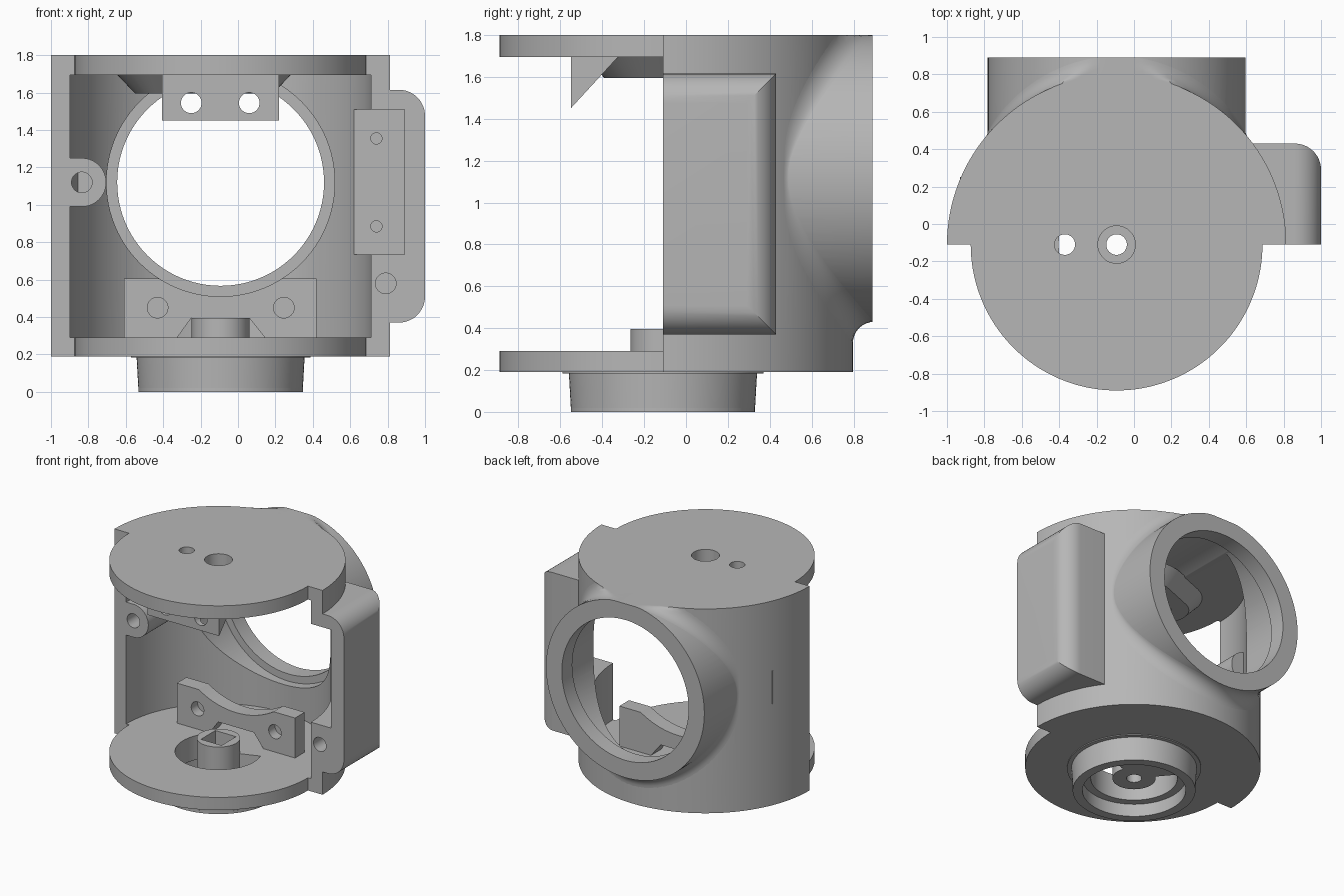
import bpy, bmesh
from math import pi, sin, cos, sqrt, radians
from mathutils import Vector

cube = bpy.data.objects.get("Cube")
if cube:
    bpy.data.objects.remove(cube, do_unlink=True)

CX, CY = -0.093, -0.11       # vertical axis of the housing
BORE_Z = 1.12                # height of the horizontal bore
TOP = 1.8
R_OUT, R_IN, R_DISC, R_TUBE, R_BORE = 0.907, 0.805, 0.78, 0.69, 0.61

grey = bpy.data.materials.new("plain_grey")
grey.use_nodes = True
colour = (0.47, 0.47, 0.47, 1)
grey.diffuse_color = colour
grey.node_tree.nodes["Principled BSDF"].inputs["Base Color"].default_value = colour


def finish(name, bm):
    bmesh.ops.recalc_face_normals(bm, faces=bm.faces)
    mesh = bpy.data.meshes.new(name)
    bm.to_mesh(mesh)
    bm.free()
    mesh.materials.append(grey)
    ob = bpy.data.objects.new(name, mesh)
    bpy.context.collection.objects.link(ob)
    return ob


def arc(u, v, r, a0=0, a1=360, n=96):
    """Points on an arc; a full circle leaves out the repeated end point."""
    last = n if a1 - a0 == 360 else n + 1
    angles = [radians(a0 + (a1 - a0) * i / n) for i in range(last)]
    return [(u + r * cos(a), v + r * sin(a)) for a in angles]


def prism(name, pts, lo, hi, axis="Z"):
    """Extrude a flat outline along one axis."""
    place = {"X": lambda u, v, w: (w, u, v),
             "Y": lambda u, v, w: (u, w, v),
             "Z": lambda u, v, w: (u, v, w)}[axis]
    bm = bmesh.new()
    a = [bm.verts.new(place(u, v, lo)) for u, v in pts]
    b = [bm.verts.new(place(u, v, hi)) for u, v in pts]
    bm.faces.new(a)
    bm.faces.new(b)
    for i in range(len(a)):
        j = (i + 1) % len(a)
        bm.faces.new((a[i], a[j], b[j], b[i]))
    return finish(name, bm)


def rod(u, v, r, lo, hi, axis="Z", n=48):
    return prism("rod", arc(u, v, r, n=n), lo, hi, axis)


def rect(u0, u1, v0, v1):
    return [(u0, v0), (u1, v0), (u1, v1), (u0, v1)]


def combine(ob, other, op="DIFFERENCE"):
    mod = ob.modifiers.new("combine", "BOOLEAN")
    mod.operation, mod.solver, mod.object = op, "EXACT", other
    bpy.context.view_layer.objects.active = ob
    bpy.ops.object.modifier_apply(modifier=mod.name)
    bpy.data.objects.remove(other, do_unlink=True)


def slot():
    """Curved opening round the central boss."""
    pts = arc(CX, CY, 0.31, 130, 380) + arc(CX, CY, 0.15, 130, 380)[::-1]
    return prism("slot", pts, -0.1, 0.35)


# Housing: half shell at the back, smaller round plates at the front
shell = prism("shell", arc(CX, CY, R_OUT, 0, 180) + arc(CX, CY, R_DISC, 180, 360), 0.19, TOP)

# Rounded side pod with mitred corners
pod_front = [(0.4, 0.37)] + arc(0.86, 0.51, 0.14, -90, 0, 12) \
    + arc(0.86, 1.475, 0.14, 0, 90, 12) + [(0.4, 1.615)]
pod_plan = [(0.4, -0.3), (1.0, -0.3)] + arc(0.86, 0.29, 0.14, 0, 90, 12) + [(0.4, 0.43)]
pod = prism("pod", pod_front, CY, 0.6, "Y")
combine(pod, prism("pod_plan", pod_plan, 0, 2), "INTERSECT")
combine(shell, pod, "UNION")

# Horizontal tube, trimmed level with the top plate
tube = [(u, min(v, TOP)) for u, v in arc(CX, BORE_Z, R_TUBE)]
combine(shell, prism("tube", tube, 0.1, 0.89, "Y"), "UNION")

# Interior, open at the front
inside = arc(CX, CY, R_IN, 0, 180) + [(CX - R_IN, -1.3), (CX + R_IN, -1.3)]
combine(shell, prism("inside", inside, 0.29, 1.695))

# Bore with a retaining lip at the back
combine(shell, rod(CX, BORE_Z, R_BORE, 0, 0.76, "Y", 96))
combine(shell, rod(CX, BORE_Z, 0.553, 0.5, 1, "Y", 96))

# Pod pocket and its screw holes
combine(shell, prism("pocket", rect(0.62, 0.89, 0.735, 1.51), -0.3, 0.265, "Y"))
for z in (0.885, 1.355):
    combine(shell, rod(0.74, z, 0.03, 0.1, 0.34, "Y"))
combine(shell, rod(0.79, 0.58, 0.055, -0.3, 0.05, "Y"))

# Top plate holes and bottom plate slot
combine(shell, rod(CX, CY, 0.1, 1.65, 1.9))
combine(shell, rod(-0.37, CY, 0.055, 1.5, 1.9))
combine(shell, rod(CX, CY, 0.055, 0.1, 0.4))
combine(shell, slot())

# Concave blend between tube and shell
bm = bmesh.new()
rows = []
for i in range(96):
    a = 2 * pi * i / 96
    size = max(0.01, 0.1 * abs(sin(a)))
    row = []
    for k in range(9):
        t = pi / 2 * k / 8
        r = R_TUBE + size * (1 - cos(t))
        x, z = r * cos(a), BORE_Z + r * sin(a)
        y = CY + sqrt(R_OUT ** 2 - x * x) + size * (1 - sin(t))
        row.append(bm.verts.new((CX + x, min(y, 0.89), min(z, TOP))))
    rows.append(row)
for i, row in enumerate(rows):
    nxt = rows[(i + 1) % len(rows)]
    for k in range(8):
        bm.faces.new((row[k], nxt[k], nxt[k + 1], row[k + 1]))
blend = finish("tube_blend", bm)
blend_normal = sum((p.normal.y * p.area for p in blend.data.polygons))
if blend_normal < 0:
    blend.data.flip_normals()

# Screw lug on the inner wall
lug = prism("screw_lug", arc(-0.835, BORE_Z, 0.13, -90, 90, 32) + [(-0.93, 1.25), (-0.93, 0.99)],
            CY, 0.25, "Y")
combine(lug, rod(-0.835, BORE_Z, 0.055, -0.3, 0.15, "Y"))

# Lower bracket, scooped by the bore and notched at the base
lower = prism("lower_bracket", rect(-0.61, 0.42, 0.28, 0.605), 0.11, 0.23, "Y")
combine(lower, rod(CX, BORE_Z, R_BORE, -0.5, 0.5, "Y", 96))
notch = [(-0.34, 0.27), (-0.25, 0.395), (0.06, 0.395), (0.16, 0.27)]
combine(lower, prism("notch", notch, -0.1, 0.5, "Y"))
for x in (-0.43, 0.245):
    combine(lower, rod(x, 0.45, 0.055, 0, 0.19, "Y"))

# Upper wedge bracket
upper = prism("upper_bracket", [(-0.55, 1.7), (-0.55, 1.45), (-0.32, 1.7)], -0.405, 0.22, "X")
for x in (-0.25, 0.06):
    combine(upper, rod(x, 1.545, 0.055, -0.8, 0, "Y"))

# Flared boss under the top plate, round both holes
bm = bmesh.new()
for x, r in ((CX, 0.28), (-0.37, 0.18)):
    for z, grow in ((1.595, 0), (1.7, 0.1)):
        for u, v in arc(x, CY, r + grow, n=64):
            bm.verts.new((u, v, z))
hull = bmesh.ops.convex_hull(bm, input=bm.verts)
loose = [v for v in bm.verts if not v.link_faces]
bmesh.ops.delete(bm, geom=loose, context="VERTS")
bmesh.ops.dissolve_limit(bm, angle_limit=0.01, verts=bm.verts, edges=bm.edges)
boss = finish("upper_boss", bm)
combine(boss, rod(CX, CY, 0.1, 1.65, 1.9))
for x in (CX, -0.37):
    combine(boss, rod(x, CY, 0.055, 1.5, 1.9))

# Bottom hub with chamfered rim and hollow underside
hub = rod(CX, CY, 0.45, 0, 0.2, n=96)
hub.name = "bottom_hub"
for v in hub.data.vertices:
    if v.co.z < 0.1:
        v.co.x = CX + (v.co.x - CX) * 0.975
        v.co.y = CY + (v.co.y - CY) * 0.975
        v.co.z = 0
combine(hub, rod(CX, CY, 0.45, -0.1, 0.012, n=96))
rim = rod(CX, CY, 0.44, 0, 0.02, n=96)
combine(hub, rim, "UNION")
combine(hub, rod(CX, CY, 0.37, -0.1, 0.1, n=96))
combine(hub, slot())
combine(hub, rod(CX, CY, 0.055, -0.1, 0.4))

# Thin collar where the hub meets the plate
collar = rod(CX, CY, 0.48, 0.183, 0.195, n=96)
collar.name = "hub_collar"
combine(collar, rod(CX, CY, 0.4, 0.1, 0.3, n=96))

# Centre boss with square socket and through hole
centre = rod(CX, CY, 0.155, 0.1, 0.395, n=64)
centre.name = "centre_boss"
combine(centre, prism("socket", rect(CX - 0.09, CX + 0.09, CY - 0.09, CY + 0.09), 0.29, 0.5))
combine(centre, rod(CX, CY, 0.055, 0, 0.5))

# Smooth curved walls, keep crisp edges
for ob in (shell, blend, lug, lower, upper, boss, hub, collar, centre):
    bpy.ops.object.select_all(action="DESELECT")
    ob.select_set(True)
    bpy.context.view_layer.objects.active = ob
    bpy.ops.object.shade_smooth_by_angle(angle=radians(25))
